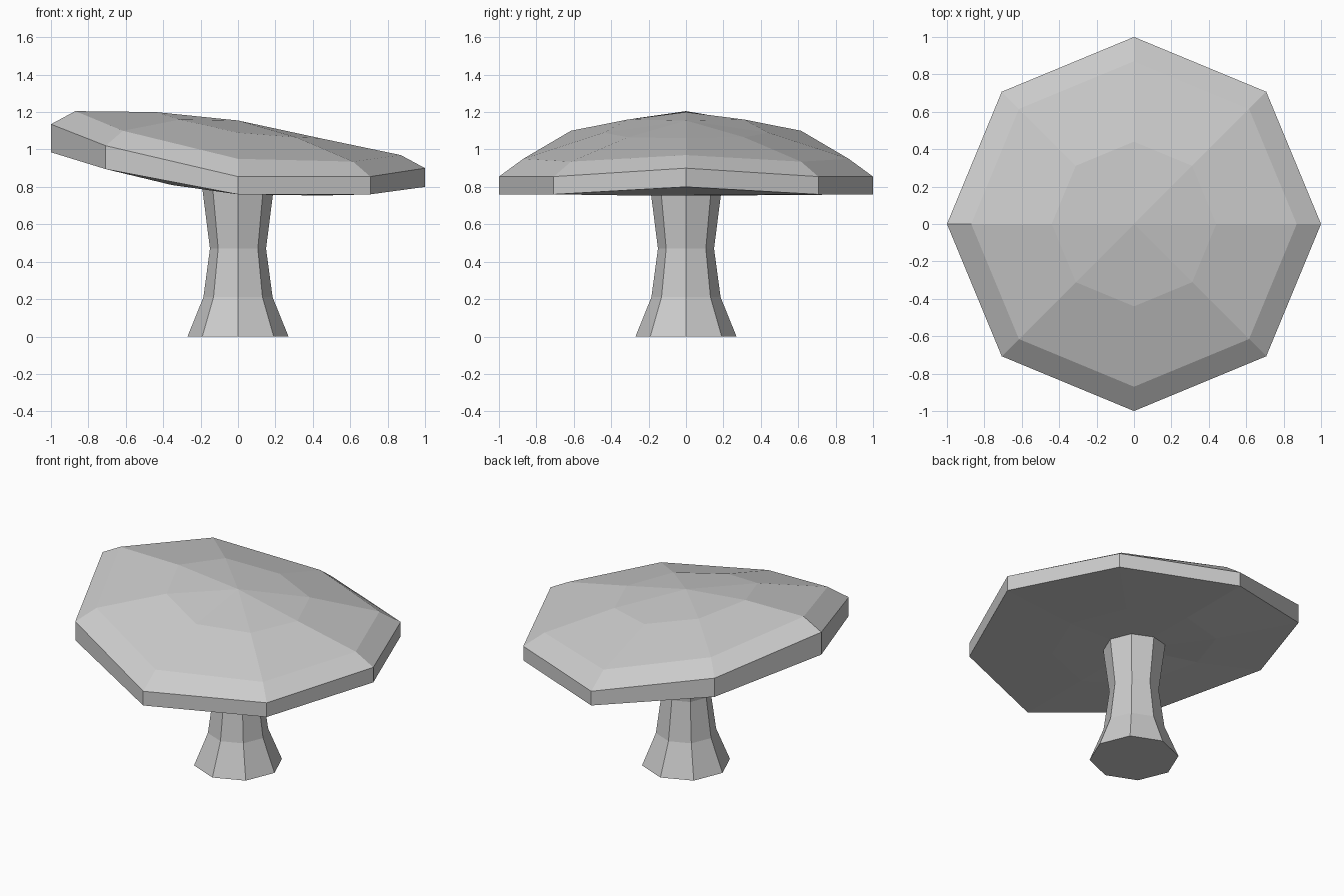
import bpy, bmesh
from math import cos, sin, pi

default = bpy.data.objects.get("Cube")
if default:
    bpy.data.objects.remove(default, do_unlink=True)

SIDES = 8

grey = bpy.data.materials.new("plain grey")
grey.use_nodes = True
grey.diffuse_color = (0.6, 0.6, 0.6, 1)
grey.node_tree.nodes["Principled BSDF"].inputs["Base Color"].default_value = (0.6, 0.6, 0.6, 1)


def mirrored(half):
    """Heights at 0..180 degrees, repeated on the other side."""
    return half + half[-2:0:-1]


def lathe(name, rings, bottom=None, top=None):
    """Bridge rings of (radius, heights); close each end with a fan or an n-gon."""
    bm = bmesh.new()
    loops = []
    for radius, heights in rings:
        loops.append([bm.verts.new((radius * cos(2 * pi * i / SIDES),
                                    radius * sin(2 * pi * i / SIDES), z))
                      for i, z in enumerate(heights)])
    for low, high in zip(loops, loops[1:]):
        for i in range(SIDES):
            j = (i + 1) % SIDES
            bm.faces.new((low[i], low[j], high[j], high[i]))
    for loop, z in ((loops[0], bottom), (loops[-1], top)):
        if z is None:
            bm.faces.new(loop)
        else:
            tip = bm.verts.new((0, 0, z))
            for i in range(SIDES):
                bm.faces.new((loop[i], loop[(i + 1) % SIDES], tip))
    bmesh.ops.recalc_face_normals(bm, faces=bm.faces)
    mesh = bpy.data.meshes.new(name)
    bm.to_mesh(mesh)
    bm.free()
    mesh.materials.append(grey)
    obj = bpy.data.objects.new(name, mesh)
    bpy.context.collection.objects.link(obj)
    return obj


# Flared octagonal stem
lathe("stem", [(r, [z] * SIDES) for r, z in
               ((0.27, 0), (0.185, 0.21), (0.15, 0.47), (0.19, 0.785))])

# Tilted cap: underside, rim, shoulder and crown
lathe("cap", [
    (0.5, mirrored([0.755, 0.755, 0.76, 0.81, 0.855])),
    (1.0, mirrored([0.80, 0.76, 0.76, 0.895, 0.985])),
    (1.0, mirrored([0.90, 0.855, 0.855, 1.02, 1.135])),
    (0.87, mirrored([0.97, 0.935, 0.95, 1.10, 1.205])),
    (0.44, mirrored([1.06, 1.065, 1.09, 1.16, 1.20])),
], bottom=0.765, top=1.155)
